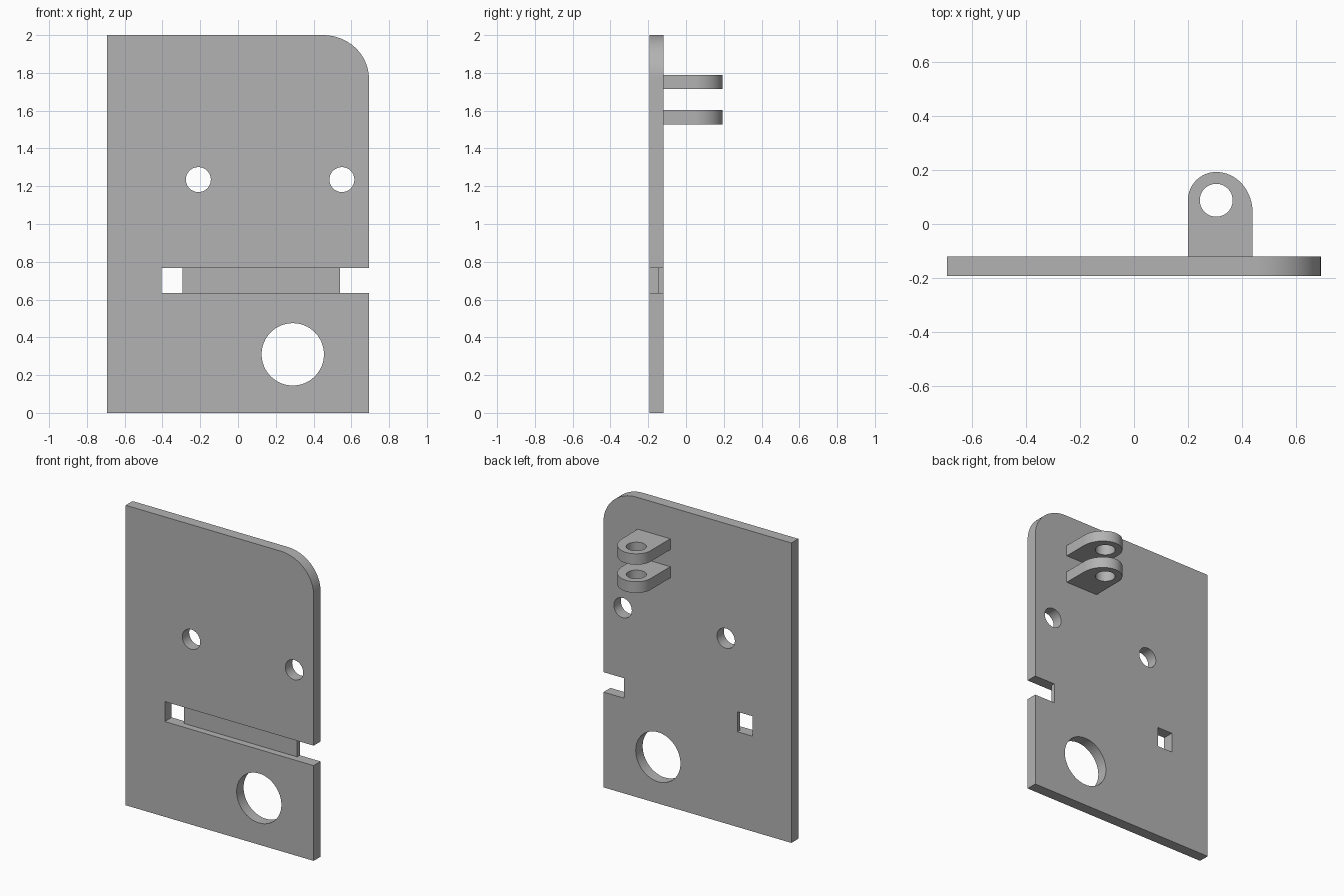
import bpy
import bmesh
from math import sin, cos, pi
from mathutils import Vector

cube = bpy.data.objects.get("Cube")
if cube:
    bpy.data.objects.remove(cube)

grey = bpy.data.materials.new("plain_grey")
grey.use_nodes = True
colour = (0.45, 0.45, 0.45, 1)
grey.diffuse_color = colour
grey.node_tree.nodes["Principled BSDF"].inputs["Base Color"].default_value = colour

FRONT, BACK = -0.193, -0.12
FLOOR = -0.148


def arc(cx, cy, rx, ry, start, end, steps=24):
    angles = [start + (end - start) * i / steps for i in range(steps + 1)]
    return [(cx + rx * cos(a), cy + ry * sin(a)) for a in angles]


def circle(cx, cy, r):
    return arc(cx, cy, r, r, 0, 2 * pi, 64)[:-1]


def rect(x0, x1, y0, y1):
    return [(x0, y0), (x1, y0), (x1, y1), (x0, y1)]


def prism(name, outline, lo, hi, axis):
    """Extrude a closed outline along y (outline in x, z) or z (outline in x, y)."""
    place = (lambda u, v, d: (u, d, v)) if axis == "y" else (lambda u, v, d: (u, v, d))
    bm = bmesh.new()
    face = bm.faces.new([bm.verts.new(place(u, v, lo)) for u, v in outline])
    result = bmesh.ops.extrude_face_region(bm, geom=[face])
    moved = [g for g in result["geom"] if isinstance(g, bmesh.types.BMVert)]
    bmesh.ops.translate(bm, verts=moved, vec=Vector(place(0, 0, hi - lo)))
    bmesh.ops.recalc_face_normals(bm, faces=bm.faces)
    mesh = bpy.data.meshes.new(name)
    bm.to_mesh(mesh)
    bm.free()
    mesh.materials.append(grey)
    obj = bpy.data.objects.new(name, mesh)
    bpy.context.collection.objects.link(obj)
    return obj


def select(obj):
    bpy.ops.object.select_all(action="DESELECT")
    obj.select_set(True)
    bpy.context.view_layer.objects.active = obj


def cut(obj, cutter):
    select(obj)
    mod = obj.modifiers.new("cut", "BOOLEAN")
    mod.operation = "DIFFERENCE"
    mod.solver = "EXACT"
    mod.object = cutter
    bpy.ops.object.modifier_apply(modifier=mod.name)
    bpy.data.objects.remove(cutter)


def smooth(obj):
    select(obj)
    bpy.ops.object.shade_smooth_by_angle(angle=pi / 6)


# Plate with one rounded upper corner
outline = [(-0.693, 0), (0.693, 0)] + arc(0.45, 1.77, 0.243, 0.23, 0, pi / 2) + [(-0.693, 2)]
plate = prism("plate", outline, FRONT, BACK, "y")

# Round holes through the plate
for x, z, r in [(-0.21, 1.235, 0.066), (0.55, 1.235, 0.066), (0.29, 0.31, 0.165)]:
    cut(plate, prism("hole_cutter", circle(x, z, r), FRONT - 0.1, BACK + 0.1, "y"))

# Front channel, open through the plate at both ends
for x0, x1, depth in [(-0.405, 0.8, FLOOR), (-0.405, -0.295, BACK + 0.1), (0.54, 0.8, BACK + 0.1)]:
    cut(plate, prism("slot_cutter", rect(x0, x1, 0.635, 0.768), FRONT - 0.1, depth, "y"))
smooth(plate)

# Pair of hinge lugs on the back
lug_outline = ([(0.2, BACK - 0.01), (0.44, BACK - 0.01)]
               + arc(0.305, 0.043, 0.135, 0.15, 0, pi / 2)
               + arc(0.305, 0.088, 0.105, 0.105, pi / 2, pi)[1:])
for name, lo, hi in [("lower_lug", 1.528, 1.603), ("upper_lug", 1.716, 1.789)]:
    lug = prism(name, lug_outline, lo, hi, "z")
    cut(lug, prism("pin_cutter", circle(0.305, 0.088, 0.061), lo - 0.05, hi + 0.05, "z"))
    smooth(lug)
